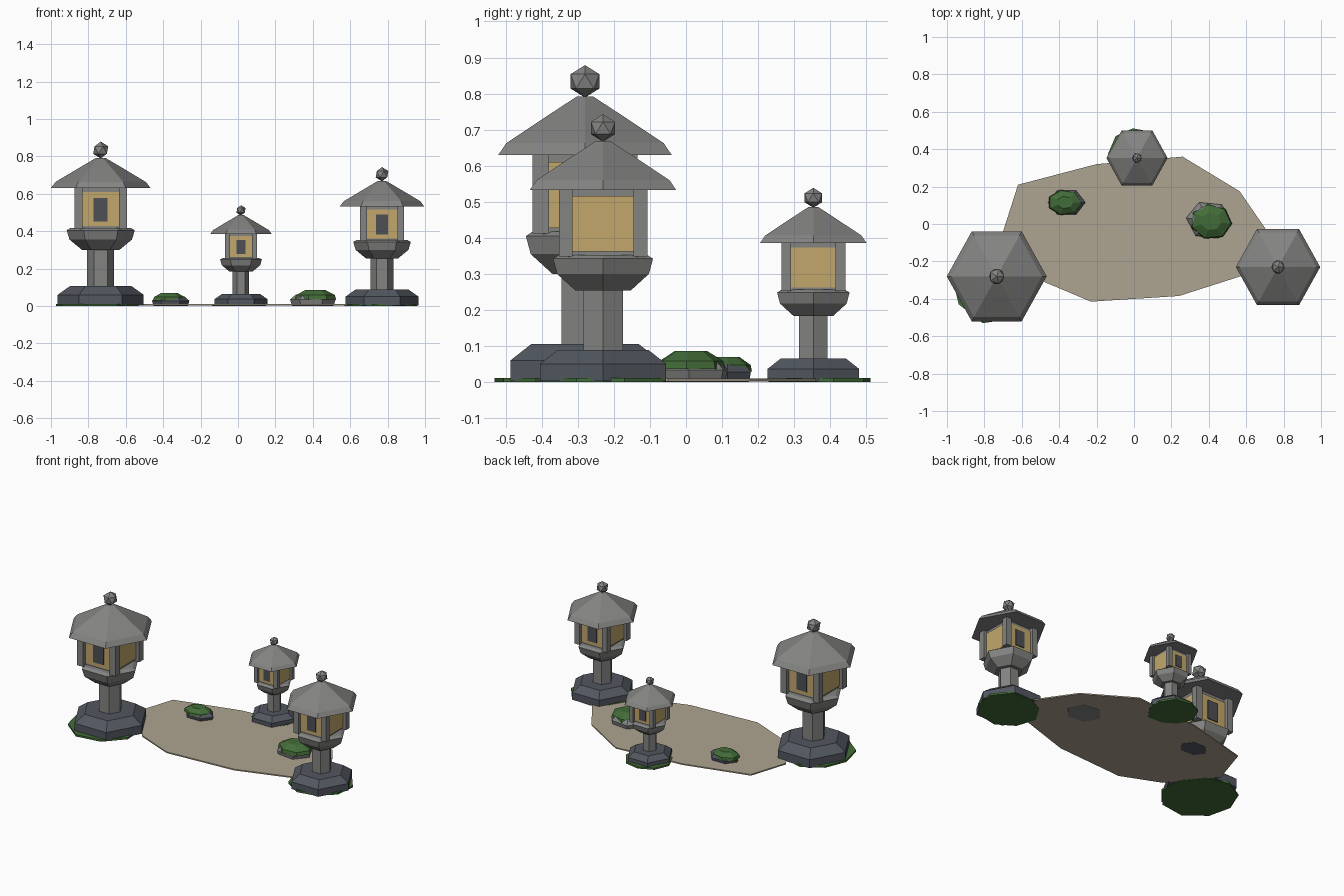
import bpy, bmesh, math, random
from mathutils import Vector

if "Cube" in bpy.data.objects:
    bpy.data.objects.remove(bpy.data.objects["Cube"])


def material(name, rgb):
    m = bpy.data.materials.new(name)
    m.use_nodes = True
    m.diffuse_color = (*rgb, 1)
    m.node_tree.nodes["Principled BSDF"].inputs["Base Color"].default_value = (*rgb, 1)
    return m


STONE = material("grey stone", (0.23, 0.23, 0.225))
SLATE = material("dark slate", (0.085, 0.095, 0.115))
AMBER = material("amber paper", (0.54, 0.39, 0.15))
DARK = material("dark window", (0.075, 0.08, 0.09))
MOSS = material("green moss", (0.055, 0.15, 0.04))
SAND = material("pale sand", (0.42, 0.37, 0.28))

Y_STRETCH = 1.04


def finish(name, bm, mats, loc=(0, 0, 0), scale=1.0):
    bmesh.ops.recalc_face_normals(bm, faces=bm.faces)
    me = bpy.data.meshes.new(name)
    bm.to_mesh(me)
    bm.free()
    for m in mats:
        me.materials.append(m)
    ob = bpy.data.objects.new(name, me)
    ob.location = loc
    ob.scale = (scale, scale * Y_STRETCH, scale)
    bpy.context.collection.objects.link(ob)
    return ob


def loft(profile, sides=6):
    """Closed faceted solid from (radius, height) rings."""
    bm = bmesh.new()
    rings = []
    for r, z in profile:
        angles = [math.tau * i / sides for i in range(sides)]
        rings.append([bm.verts.new((r * math.cos(a), r * math.sin(a), z)) for a in angles])
    for low, high in zip(rings, rings[1:]):
        for i in range(sides):
            j = (i + 1) % sides
            bm.faces.new((low[i], low[j], high[j], high[i]))
    bm.faces.new(rings[0][::-1])
    bm.faces.new(rings[-1])
    return bm


def add_box(bm, center, size):
    verts = bmesh.ops.create_cube(bm, size=1)["verts"]
    for v in verts:
        v.co = Vector(c + p * s for c, p, s in zip(center, v.co, size))


def slab(name, points, z0, z1, mat):
    """Flat irregular plate from an outline."""
    bm = bmesh.new()
    low = [bm.verts.new((x, y, z0)) for x, y in points]
    face = bm.faces.new(low)
    ext = bmesh.ops.extrude_face_region(bm, geom=[face])["geom"]
    for v in ext:
        if isinstance(v, bmesh.types.BMVert):
            v.co.z = z1
    ob = finish(name, bm, [mat])
    ob.scale = (1, 1, 1)


def lantern(tag, x, y, s):
    loc = (x, y, 0)

    # Faceted stone parts
    parts = {
        "base": (SLATE, [(0.23, 0.004), (0.23, 0.06), (0.165, 0.106)]),
        "column": (STONE, [(0.072, 0.10), (0.072, 0.31)]),
        "bowl": (STONE, [(0.10, 0.30), (0.167, 0.355), (0.182, 0.405), (0.16, 0.418)]),
        "roof": (STONE, [(0.267, 0.63), (0.242, 0.663), (0.11, 0.742), (0.025, 0.792)]),
    }
    for part, (mat, profile) in parts.items():
        finish(f"{tag}_{part}", loft(profile), [mat], loc, s)

    # Square light chamber with corner pillars
    bm = bmesh.new()
    add_box(bm, (0, 0, 0.52), (0.22, 0.22, 0.225))
    finish(f"{tag}_chamber", bm, [STONE], loc, s)
    bm = bmesh.new()
    for sx in (-1, 1):
        for sy in (-1, 1):
            add_box(bm, (sx * 0.118, sy * 0.118, 0.522), (0.043, 0.043, 0.22))
    finish(f"{tag}_pillars", bm, [STONE], loc, s)

    # Paper panels on four sides, window plates front and back
    bm = bmesh.new()
    for side in (-1, 1):
        add_box(bm, (0, side * 0.112, 0.519), (0.193, 0.008, 0.182))
        add_box(bm, (side * 0.112, 0, 0.519), (0.008, 0.193, 0.182))
    finish(f"{tag}_panels", bm, [AMBER], loc, s)
    bm = bmesh.new()
    for side in (-1, 1):
        add_box(bm, (0, side * 0.118, 0.515), (0.075, 0.008, 0.125))
    finish(f"{tag}_windows", bm, [DARK], loc, s)

    # Finial
    bm = bmesh.new()
    bmesh.ops.create_icosphere(bm, subdivisions=1, radius=0.045)
    finish(f"{tag}_finial", bm, [STONE], (x, y, 0.834 * s), s)


def moss_patch(name, x, y, r, seed, sides=9):
    rng = random.Random(seed)
    pts = []
    for i in range(sides):
        a = math.tau * i / sides + 0.3
        k = r * rng.uniform(0.92, 1.06)
        pts.append((x + k * math.cos(a), y + k * math.sin(a)))
    slab(name, pts, 0, 0.012, MOSS)


def mossy_rock(name, x, y, rx, ry, h, stone, shift, turn):
    # Squat stone with a moss cap sitting off-centre
    bm = loft([(0.92, 0.001), (1.0, 0.4 * h), (0.75, 0.72 * h)])
    for v in bm.verts:
        v.co.x *= rx
        v.co.y *= ry
    ob = finish(name, bm, [stone], (x, y, 0))
    bm = loft([(0.93, 0.42 * h), (0.88, 0.68 * h), (0.45, h)], 7)
    for v in bm.verts:
        v.co.x = v.co.x * rx + shift[0]
        v.co.y = v.co.y * ry + shift[1]
    cap = finish(name + "_moss", bm, [MOSS], (x, y, 0))
    for o in (ob, cap):
        o.rotation_euler.z = turn


# Sand bed
slab("sand_bed", [(-0.62, 0.21), (-0.70, -0.04), (-0.48, -0.31), (-0.23, -0.415),
                  (0.24, -0.385), (0.60, -0.27), (0.72, -0.05), (0.565, 0.175),
                  (0.26, 0.36), (-0.20, 0.32)], 0.002, 0.01, SAND)

# Three lanterns
lantern("large_lantern", -0.734, -0.28, 1.0)
lantern("medium_lantern", 0.77, -0.23, 0.845)
lantern("small_lantern", 0.016, 0.353, 0.613)

# Moss around the footings
moss_patch("large_moss", -0.755, -0.29, 0.235, 4)
moss_patch("medium_moss", 0.765, -0.23, 0.19, 2)
moss_patch("small_moss", 0.012, 0.367, 0.15, 3)

# Rocks
mossy_rock("small_rock", -0.36, 0.115, 0.10, 0.072, 0.07, SLATE, (-0.01, 0.0), 0.0)
mossy_rock("large_rock", 0.40, 0.02, 0.122, 0.10, 0.086, STONE, (0.012, -0.006), -0.1)
